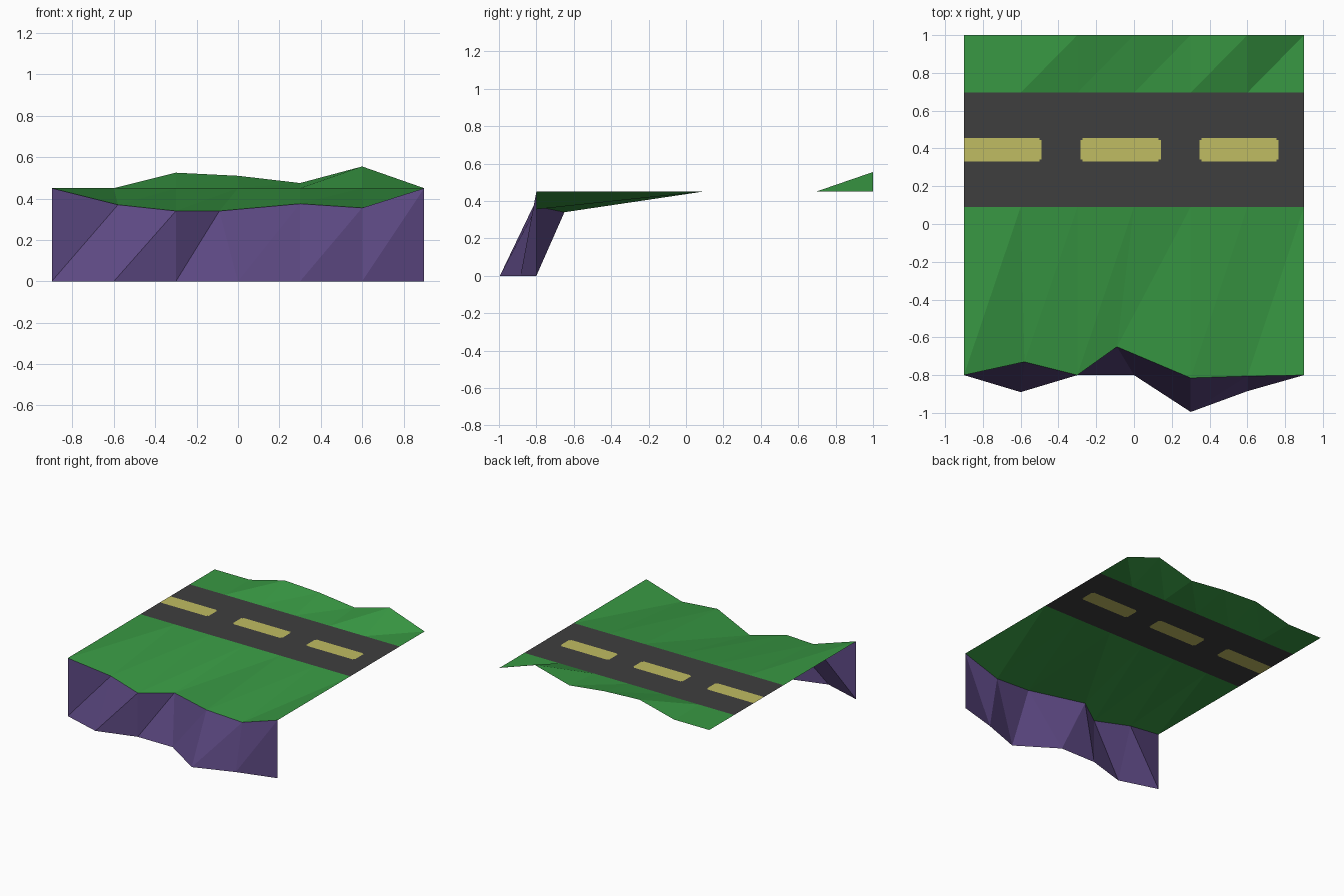
import bpy

cube = bpy.data.objects.get("Cube")
if cube:
    bpy.data.objects.remove(cube, do_unlink=True)


def material(name, rgb):
    """Flat material from an sRGB colour in 0..255."""
    col = [((c / 255 + 0.055) / 1.055) ** 2.4 for c in rgb] + [1]
    mat = bpy.data.materials.new(name)
    mat.use_nodes = True
    mat.diffuse_color = col
    mat.node_tree.nodes["Principled BSDF"].inputs["Base Color"].default_value = col
    return mat


GRASS = material("grass green", (56, 152, 67))
ROCK = material("purple rock", (92, 72, 130))
ASPHALT = material("dark asphalt", (62, 62, 62))
PAINT = material("yellow paint", (192, 188, 98))


def mesh_object(name, verts, faces, mats):
    mesh = bpy.data.meshes.new(name)
    mesh.from_pydata(verts, [], faces)
    for mat in mats:
        mesh.materials.append(mat)
    obj = bpy.data.objects.new(name, mesh)
    bpy.context.collection.objects.link(obj)
    return obj


def strip(name, near, far, mat):
    """Faceted ribbon between two rows of points."""
    n = len(near)
    faces = []
    for i in range(n - 1):
        a, b, c, d = i, i + 1, n + i + 1, n + i
        faces += [(a, b, c), (a, c, d)]
    return mesh_object(name, near + far, faces, [mat])


# Rows of points running from right to left across the block
TOP, ROAD_FRONT, ROAD_BACK = 0.45, 0.09, 0.695
columns = [-0.9, -0.6, -0.3, 0, 0.3, 0.6, 0.9]
cliff_foot = [(x, y, 0) for x, y in
              zip(columns, [-0.8, -0.89, -0.8, -0.8, -0.995, -0.885, -0.8])]
cliff_rim = [(-0.9, -0.8, TOP), (-0.58, -0.73, 0.37), (-0.3, -0.8, 0.34),
             (-0.09, -0.65, 0.34), (0.3, -0.815, 0.375), (0.6, -0.805, 0.355),
             (0.9, -0.8, TOP)]
verge_front = [(x, ROAD_FRONT, TOP) for x in columns]
verge_back = [(x, ROAD_BACK, TOP) for x in columns]
ridge = [(x, 1, z) for x, z in
         zip(columns, [TOP, TOP, 0.525, 0.51, 0.475, 0.555, TOP])]

# Cliff face and the two grass verges
strip("cliff_face", cliff_foot, cliff_rim, ROCK)
strip("front_grass", cliff_rim, verge_front, GRASS)
strip("back_grass", verge_back, ridge, GRASS)

# Road: grid of cells, painted where a cell lies in a lane dash
NOTCH = 0.011
dashes = [(-0.95, -0.49), (-0.283, 0.142), (0.347, 0.765)]
DASH_Y = (0.33, 0.455)


def cuts(spans, low, high):
    lines = {low, high}
    for a, b in spans:
        lines |= {v for v in (a, a + NOTCH, b - NOTCH, b) if low < v < high}
    return sorted(lines)


def painted(x, y):
    for a, b in dashes:
        if a < x < b and DASH_Y[0] < y < DASH_Y[1]:
            end = min(x - a, b - x) < NOTCH
            side = min(y - DASH_Y[0], DASH_Y[1] - y) < NOTCH
            return not (end and side)
    return False


xs = cuts(dashes, -0.9, 0.9)
ys = cuts([DASH_Y], ROAD_FRONT, ROAD_BACK)
w = len(xs)
road = mesh_object(
    "road", [(x, y, TOP) for y in ys for x in xs],
    [(j * w + i, j * w + i + 1, (j + 1) * w + i + 1, (j + 1) * w + i)
     for j in range(len(ys) - 1) for i in range(w - 1)],
    [ASPHALT, PAINT])
for face in road.data.polygons:
    face.material_index = int(painted(face.center.x, face.center.y))
